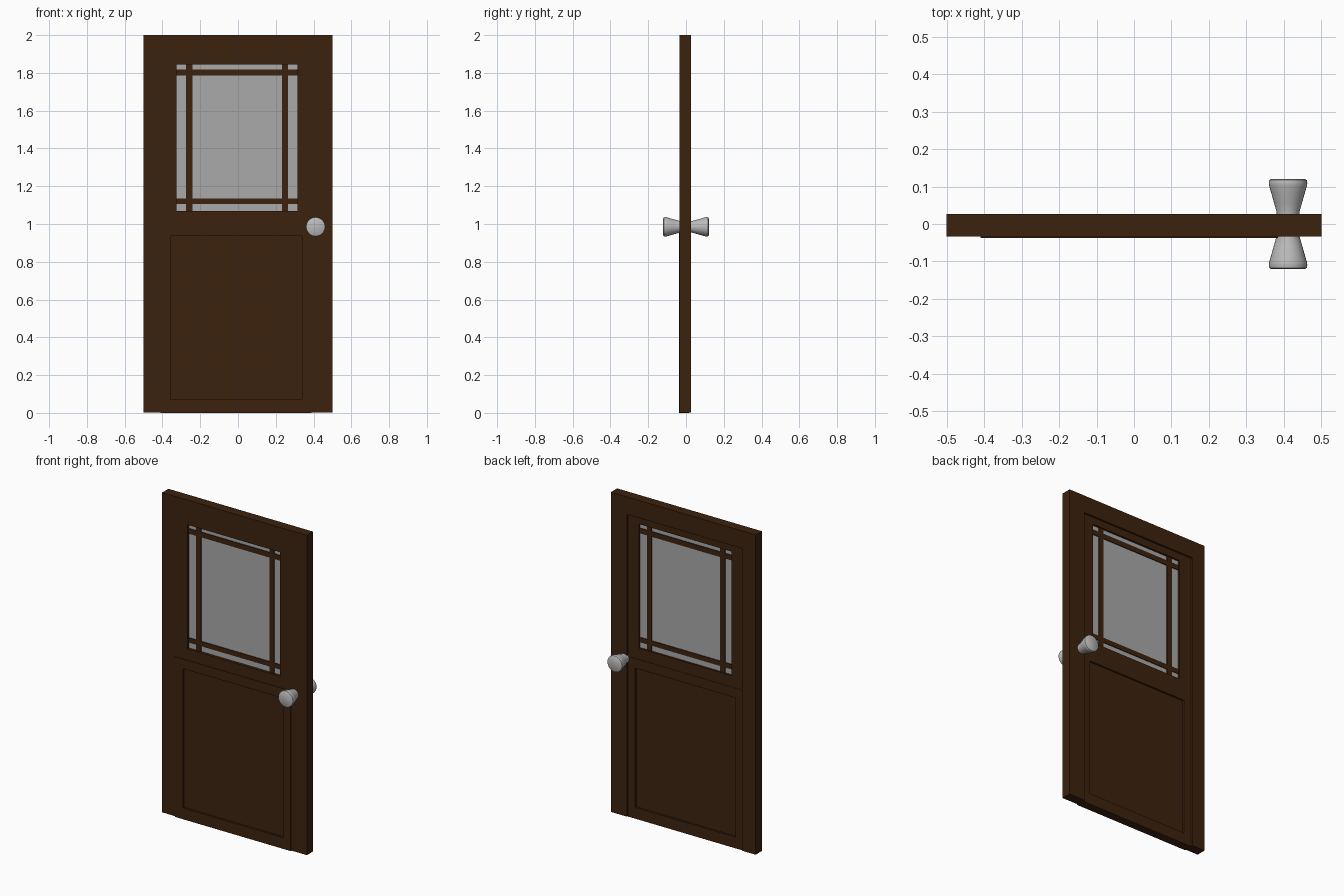
import bpy, bmesh, math

if "Cube" in bpy.data.objects:
    bpy.data.objects.remove(bpy.data.objects["Cube"])


def material(name, rgb):
    m = bpy.data.materials.new(name)
    m.diffuse_color = (*rgb, 1)
    m.use_nodes = True
    m.node_tree.nodes["Principled BSDF"].inputs["Base Color"].default_value = m.diffuse_color
    return m


wood = material("dark_wood", (0.046, 0.016, 0.0046))
glass = material("grey_glass", (0.40, 0.40, 0.40))
metal = material("knob_metal", (0.50, 0.50, 0.50))


def finish(name, bm, mat):
    bmesh.ops.recalc_face_normals(bm, faces=bm.faces)
    me = bpy.data.meshes.new(name)
    bm.to_mesh(me)
    bm.free()
    me.materials.append(mat)
    ob = bpy.data.objects.new(name, me)
    bpy.context.collection.objects.link(ob)
    return ob


def box(name, x, y, z, mat):
    bm = bmesh.new()
    bmesh.ops.create_cube(bm, size=1)
    for v in bm.verts:
        v.co = [r[0] if c < 0 else r[1] for c, r in zip(v.co, (x, y, z))]
    return finish(name, bm, mat)


def frame(name, x, y, z, hx, hz, mat):
    """Rectangular board with a rectangular hole through it."""
    bm = bmesh.new()

    def ring(xr, zr, yy):
        return [bm.verts.new((px, yy, pz)) for px, pz in
                ((xr[0], zr[0]), (xr[1], zr[0]), (xr[1], zr[1]), (xr[0], zr[1]))]
    loops = [ring(x, z, y[0]), ring(hx, hz, y[0]), ring(hx, hz, y[1]), ring(x, z, y[1])]
    for a, b in zip(loops, loops[1:] + loops[:1]):
        for i in range(4):
            j = (i + 1) % 4
            bm.faces.new((a[i], a[j], b[j], b[i]))
    return finish(name, bm, mat)


FRONT, BACK = -0.034, 0.027
INNER_X = (-0.41, 0.39)

# Outer stiles and top rail
box("left_stile", (-0.5, INNER_X[0]), (FRONT, BACK), (0.003, 2.0), wood)
box("right_stile", (INNER_X[1], 0.5), (FRONT, BACK), (0.003, 2.0), wood)
box("top_rail", INNER_X, (FRONT, BACK), (1.89, 2.0), wood)

# Upper section with the window opening
win_x, win_z = (-0.325, 0.315), (1.07, 1.845)
frame("window_frame", INNER_X, (FRONT, 0.015), (1.0, 1.89), win_x, win_z, wood)

# Lower section with the recessed panel
pan_x, pan_z = (-0.355, 0.34), (0.07, 0.94)
frame("lower_frame", INNER_X, (-0.037, 0.017), (0, 1.0), pan_x, pan_z, wood)
box("lower_panel", pan_x, (-0.025, 0.005), pan_z, wood)

# Glass and glazing bars
box("window_glass", win_x, (-0.017, 0.003), win_z, glass)
for side, x in (("left", (-0.275, -0.24)), ("right", (0.233, 0.265))):
    box(side + "_glazing_bar", x, (-0.022, 0.008), win_z, wood)
for side, z in (("lower", (1.105, 1.135)), ("upper", (1.785, 1.817))):
    box(side + "_glazing_bar", win_x, (-0.0218, 0.0078), z, wood)

# Door knobs: flared profile (radius, distance from door centre) turned round y
profile = [(0.030, 0.015), (0.031, 0.034), (0.037, 0.055), (0.044, 0.080),
           (0.0505, 0.102), (0.0515, 0.110), (0.050, 0.117), (0.045, 0.1205)]
SIDES = 32
for name, s in (("front_knob", -1), ("back_knob", 1)):
    bm = bmesh.new()
    rings = [[bm.verts.new((0.411 + r * math.cos(2 * math.pi * i / SIDES), s * d,
                            0.985 + r * math.sin(2 * math.pi * i / SIDES)))
              for i in range(SIDES)] for r, d in profile]
    for a, b in zip(rings, rings[1:]):
        for i in range(SIDES):
            j = (i + 1) % SIDES
            bm.faces.new((a[i], a[j], b[j], b[i]))
    bm.faces.new(rings[0])
    bm.faces.new(rings[-1])
    knob = finish(name, bm, metal)
    bpy.ops.object.select_all(action='DESELECT')
    knob.select_set(True)
    bpy.context.view_layer.objects.active = knob
    bpy.ops.object.shade_smooth_by_angle(angle=math.radians(40))
